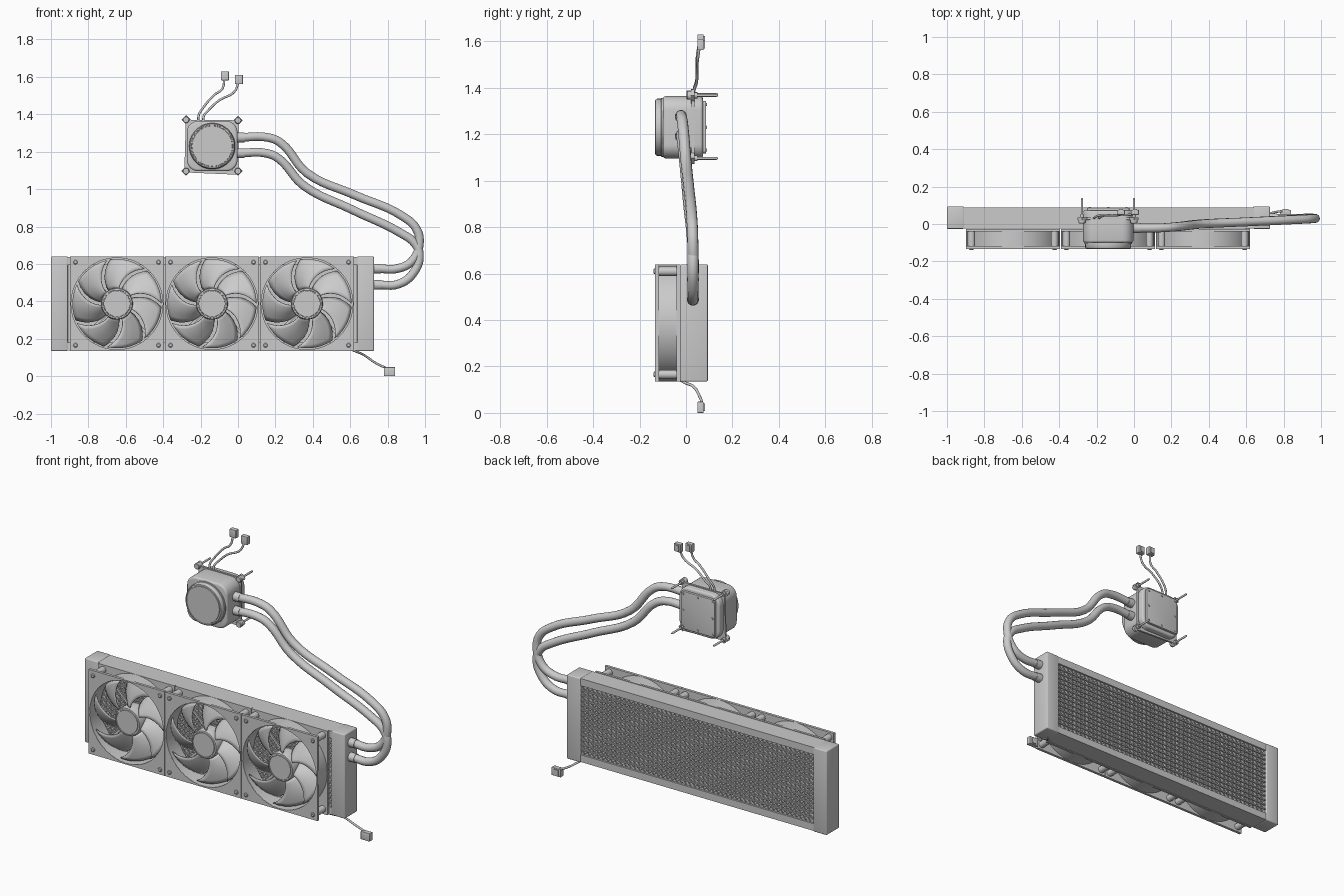
import bpy, bmesh
from math import sin, cos, pi, radians

if "Cube" in bpy.data.objects:
    bpy.data.objects.remove(bpy.data.objects["Cube"])

def finish(name, bm):
    bmesh.ops.remove_doubles(bm, verts=bm.verts, dist=1e-5)
    bmesh.ops.recalc_face_normals(bm, faces=bm.faces)
    me = bpy.data.meshes.new(name)
    bm.to_mesh(me)
    bm.free()
    ob = bpy.data.objects.new(name, me)
    bpy.context.collection.objects.link(ob)
    return ob

def box(name, x0, x1, y0, y1, z0, z1, bev=0.0, corner=0.0):
    """Box; 'corner' rounds the edges along y, 'bev' rounds the rest."""
    bm = bmesh.new()
    bmesh.ops.create_cube(bm, size=1)
    for v in bm.verts:
        v.co = ((x0+x1)/2 + v.co.x*(x1-x0), (y0+y1)/2 + v.co.y*(y1-y0), (z0+z1)/2 + v.co.z*(z1-z0))
    if corner:
        es = [e for e in bm.edges if abs(e.verts[0].co.y - e.verts[1].co.y) > 1e-4]
        bmesh.ops.bevel(bm, geom=es, offset=corner, segments=8, profile=0.5, affect='EDGES')
    if bev:
        es = [e for e in bm.edges if e.calc_face_angle(0) > 0.7]
        bmesh.ops.bevel(bm, geom=es, offset=bev, segments=3, profile=0.5, affect='EDGES')
    return finish(name, bm)

def lathe(name, cx, cz, prof, n=48):
    """Spin a (radius, y) profile round a y axis; ends are capped."""
    bm = bmesh.new()
    rings = [[bm.verts.new((cx + r*cos(2*pi*i/n), y, cz + r*sin(2*pi*i/n))) for i in range(n)] for r, y in prof]
    for a, b in zip(rings, rings[1:]):
        for i in range(n):
            bm.faces.new((a[i], a[(i+1) % n], b[(i+1) % n], b[i]))
    bm.faces.new(rings[0])
    bm.faces.new(rings[-1])
    return finish(name, bm)

def ring(name, cx, cz, outer, inner, y0, y1, square=False, n=64):
    """Flat ring (or square plate with a round hole) with thickness along y."""
    bm = bmesh.new()
    def loop(r, y, sq):
        out = []
        for i in range(n):
            c, s = cos(2*pi*i/n), sin(2*pi*i/n)
            k = r/max(abs(c), abs(s)) if sq else r
            out.append(bm.verts.new((cx + k*c, y, cz + k*s)))
        return out
    ls = [loop(outer, y0, square), loop(outer, y1, square), loop(inner, y1, False), loop(inner, y0, False)]
    for a, b in zip(ls, ls[1:] + ls[:1]):
        for i in range(n):
            bm.faces.new((a[i], a[(i+1) % n], b[(i+1) % n], b[i]))
    return finish(name, bm)

def tube(name, pts, r, smooth=True, res=6):
    cu = bpy.data.curves.new(name, 'CURVE')
    cu.dimensions, cu.bevel_depth, cu.use_fill_caps = '3D', r, True
    cu.bevel_resolution, cu.resolution_u = 5, res
    sp = cu.splines.new('BEZIER')
    sp.bezier_points.add(len(pts) - 1)
    for p, co in zip(sp.bezier_points, pts):
        p.co = co
        p.handle_left_type = p.handle_right_type = 'AUTO' if smooth else 'VECTOR'
    tmp = bpy.data.objects.new(name, cu)
    bpy.context.collection.objects.link(tmp)
    bpy.context.view_layer.update()
    me = bpy.data.meshes.new_from_object(tmp.evaluated_get(bpy.context.evaluated_depsgraph_get()))
    bpy.data.objects.remove(tmp)
    ob = bpy.data.objects.new(name, me)
    bpy.context.collection.objects.link(ob)
    return ob

def bar(name, p, q, w, y0, y1):
    """Flat bar between two (x, z) points."""
    dx, dz = q[0]-p[0], q[1]-p[1]
    d = (dx*dx + dz*dz)**0.5
    nx, nz = -dz/d*w/2, dx/d*w/2
    bm = bmesh.new()
    vs = [[bm.verts.new((c[0]+s*nx, y, c[1]+s*nz)) for c, s in ((p, 1), (q, 1), (q, -1), (p, -1))] for y in (y0, y1)]
    bm.faces.new(vs[0])
    bm.faces.new(vs[1])
    for i in range(4):
        bm.faces.new((vs[0][i], vs[0][(i+1) % 4], vs[1][(i+1) % 4], vs[1][i]))
    return finish(name, bm)

# Radiator: end tanks, side channels, core with flat tubes and folded fins
Z0, Z1 = 0.135, 0.64
for side, x0, x1 in (("left", -1.0, -0.91), ("right", 0.637, 0.727)):
    box(side + "_end_tank", x0, x1, -0.026, 0.094, Z0, Z1, 0.006)
box("radiator_bottom_channel", -0.912, 0.64, -0.024, 0.089, Z0 + 0.002, Z0 + 0.045)
box("radiator_top_channel", -0.912, 0.64, -0.024, 0.089, Z1 - 0.045, Z1 - 0.002)
box("radiator_core", -0.912, 0.64, -0.012, 0.078, Z0 + 0.04, Z1 - 0.04)
rows = 14
pitch = (Z1 - Z0 - 0.09)/rows
fins = bmesh.new()
for k in range(rows):
    zb = Z0 + 0.045 + k*pitch
    if k:
        box("radiator_flat_tube", -0.912, 0.64, -0.02, 0.086, zb - 0.004, zb + 0.004)
    for ya, yb in ((-0.019, -0.012), (0.078, 0.085)):
        prev = None
        for i in range(101):
            x, z = -0.9 + i*0.01528, zb + (0.005 if i % 2 else pitch - 0.005)
            cur = [fins.verts.new((x, y, z)) for y in (ya, yb)]
            if prev:
                fins.faces.new((prev[0], cur[0], cur[1], prev[1]))
            prev = cur
finish("radiator_fins", fins)

# Three fans
CZ = 0.3875
def blades(cx):
    bm = bmesh.new()
    N, M = 8, 6
    for b in range(7):
        g = []
        for i in range(N + 1):
            t = i/N
            r = 0.08 + 0.158*t
            row = []
            for j in range(M + 1):
                s = j/M
                a = 2*pi*b/7 + radians(-28*t**1.4 + (40 + 7*t)*(s - 0.5))
                y = -0.116 + 0.07*s - 0.012*sin(pi*s)
                row.append(bm.verts.new((cx + r*cos(a), y, CZ + r*sin(a))))
            g.append(row)
        for i in range(N):
            for j in range(M):
                bm.faces.new((g[i][j], g[i+1][j], g[i+1][j+1], g[i][j+1]))
    ob = finish("fan_blades", bm)
    so = ob.modifiers.new("thickness", 'SOLIDIFY')
    so.thickness, so.offset = 0.005, 0

for cx in (-0.647, -0.139, 0.369):
    ring("fan_front_flange", cx, CZ, 0.2525, 0.246, -0.133, -0.117, True)
    ring("fan_back_flange", cx, CZ, 0.2525, 0.246, -0.04, -0.026, True)
    ring("fan_shroud", cx, CZ, 0.252, 0.245, -0.132, -0.027)
    lathe("fan_hub", cx, CZ, [(0.083, -0.042), (0.085, -0.118), (0.081, -0.125), (0.074, -0.126),
                              (0.073, -0.123), (0.07, -0.123), (0.069, -0.127)])
    lathe("fan_motor_mount", cx, CZ, [(0.085, -0.038), (0.085, -0.027)])
    for k in range(4):
        a = radians(45 + 90*k)
        d = (cos(a), sin(a))
        bar("fan_strut", (cx + 0.08*d[0], CZ + 0.08*d[1]), (cx + 0.248*d[0], CZ + 0.248*d[1]), 0.014, -0.037, -0.028)
    blades(cx)
    for sx in (-1, 1):
        for sz in (-1, 1):
            px, pz = cx + sx*0.222, CZ + sz*0.222
            lathe("fan_corner_post", px, pz, [(0.02, -0.118), (0.02, -0.039)], 20)
            lathe("fan_screw", px, pz, [(0.012, -0.132), (0.012, -0.137), (0.008, -0.14)], 16)

# Pump block: body, round cap, cold plate
PX, PZ = -0.138, 1.23
box("pump_body", -0.273, -0.003, -0.1, 0.073, 1.096, 1.364, 0.012, 0.06)
lathe("pump_cap", PX, PZ, [(0.127, -0.095), (0.127, -0.106), (0.123, -0.108), (0.123, -0.124),
                           (0.118, -0.132), (0.113, -0.133), (0.112, -0.129), (0.108, -0.129), (0.107, -0.133)], 64)
box("cold_plate", PX - 0.113, PX + 0.113, 0.07, 0.087, PZ - 0.113, PZ + 0.113, 0.003, 0.015)
for sx in (-1, 0, 1):
    for sz in (-1, 0, 1):
        if sx or sz:
            lathe("cold_plate_screw", PX + sx*0.098, PZ + sz*0.098, [(0.007, 0.086), (0.006, 0.09)], 12)

# Mounting bracket with four thumb screws
corners = [(-0.278, 1.371), (0.0, 1.367), (0.0, 1.096), (-0.278, 1.096)]
for x, z in corners:
    dx, dz = (1 if x < PX else -1), (1 if z < PZ else -1)
    bar("bracket_arm", (x - dx*0.012, z - dz*0.012), (x + dx*0.05, z + dz*0.05), 0.036, 0.022, 0.036)
    lathe("thumb_screw_head", x, z, [(0.015, 0.002), (0.018, 0.006), (0.018, 0.022), (0.012, 0.023), (0.012, 0.05)], 20)
    lathe("thumb_screw_shaft", x, z, [(0.006, 0.045), (0.006, 0.13), (0.003, 0.138)], 12)
bar("bracket_left_bar", (-0.268, 1.36), (-0.276, 1.095), 0.022, 0.024, 0.036)
bar("bracket_bottom_bar", (-0.278, 1.1), (0.0, 1.088), 0.022, 0.024, 0.036)
bar("bracket_right_bar", (-0.006, 1.365), (-0.006, 1.095), 0.016, 0.024, 0.036)
bar("bracket_top_bar", (-0.278, 1.362), (0.0, 1.36), 0.016, 0.024, 0.036)

# Hoses with fittings at both ends
upper = [(0.0, -0.022, 1.276), (0.16, -0.02, 1.276), (0.225, -0.015, 1.25), (0.37, 0.0, 1.085), (0.62, 0.012, 0.97),
         (0.88, 0.024, 0.855), (0.952, 0.028, 0.79), (0.97, 0.03, 0.715), (0.935, 0.032, 0.62), (0.86, 0.03, 0.577), (0.74, 0.03, 0.575)]
lower = [(0.0, -0.022, 1.192), (0.15, -0.02, 1.192), (0.215, -0.015, 1.165), (0.35, 0.0, 1.02), (0.61, 0.012, 0.89),
         (0.87, 0.026, 0.765), (0.945, 0.03, 0.71), (0.97, 0.03, 0.65), (0.94, 0.03, 0.555), (0.86, 0.03, 0.493), (0.74, 0.03, 0.488)]
for nm, path in (("upper", upper), ("lower", lower)):
    tube(nm + "_hose", path, 0.0235)
    a, b = path[0], path[-1]
    tube(nm + "_pump_fitting", [(-0.03, a[1], a[2]), (0.036, a[1], a[2])], 0.0265, False, 1)
    tube(nm + "_radiator_fitting", [(0.71, b[1], b[2]), (0.765, b[1], b[2])], 0.0265, False, 1)

# Cables with plugs
tube("pump_cable_a", [(-0.212, 0.03, 1.35), (-0.21, 0.035, 1.395), (-0.19, 0.045, 1.43), (-0.125, 0.047, 1.505),
                      (-0.085, 0.048, 1.535), (-0.072, 0.058, 1.6)], 0.006)
tube("pump_cable_b", [(-0.185, 0.03, 1.35), (-0.183, 0.035, 1.39), (-0.16, 0.045, 1.42), (-0.1, 0.047, 1.475),
                      (-0.02, 0.05, 1.52), (0.004, 0.058, 1.575)], 0.006)
tube("fan_cable", [(0.6, -0.03, 0.145), (0.635, -0.005, 0.13), (0.67, 0.03, 0.115), (0.74, 0.06, 0.068), (0.8, 0.07, 0.04)], 0.006)
for nm, x, z, w in (("pump_plug_a", -0.07, 1.606, 0.021), ("pump_plug_b", 0.005, 1.586, 0.021), ("fan_plug", 0.81, 0.024, 0.03)):
    h = 0.024
    box(nm, x - w, x + w, 0.049, 0.076, z - h, z + h, 0.002)
    box(nm + "_key", x - w*0.5, x + w*0.5, 0.074, 0.081, z - h*0.7, z + h*0.7)

# Smooth shading with sharp edges kept
bpy.ops.object.select_all(action='DESELECT')
for ob in bpy.context.scene.objects:
    ob.select_set(True)
    bpy.context.view_layer.objects.active = ob
bpy.ops.object.shade_smooth_by_angle(angle=radians(35))
